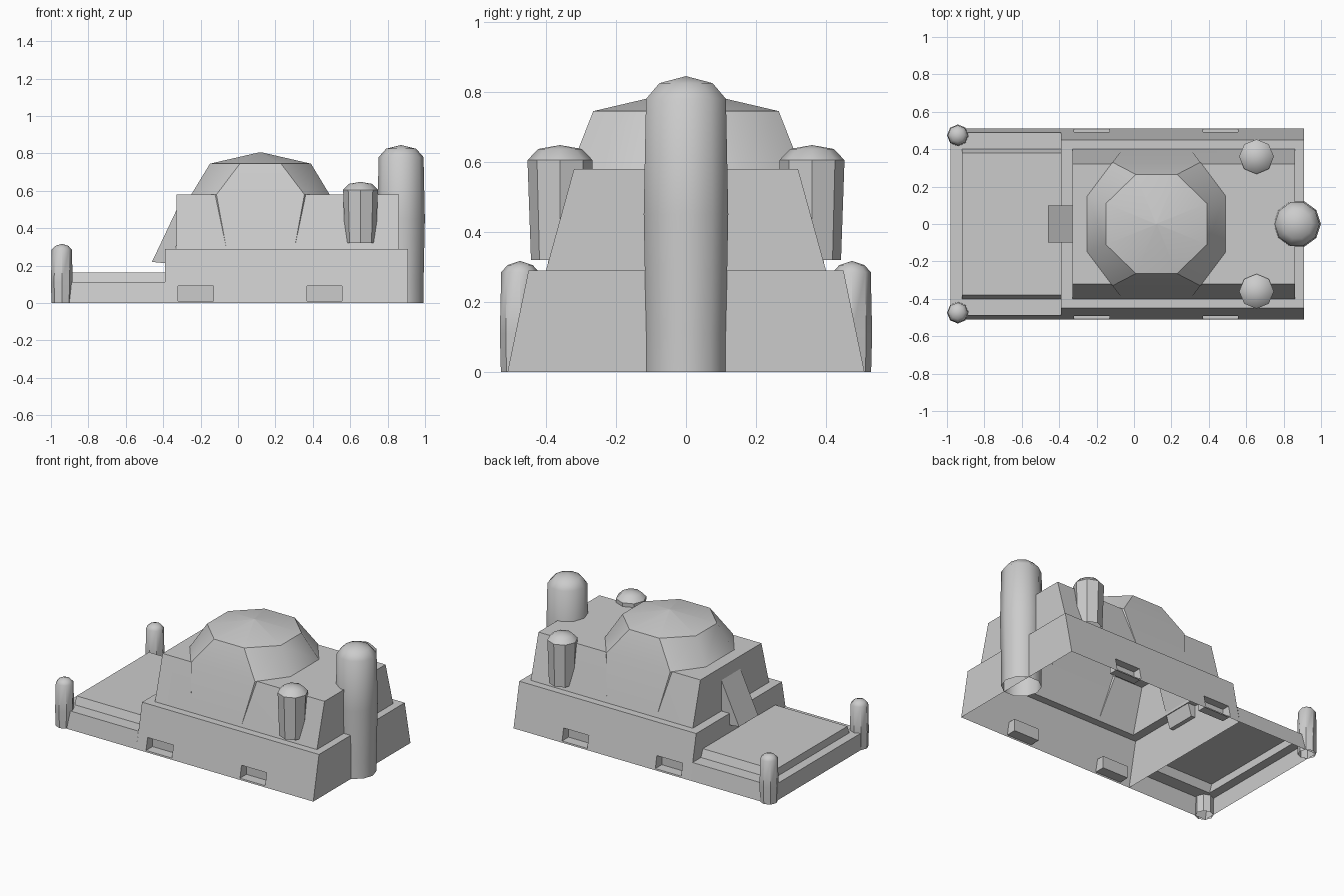
import bpy, bmesh, math
from mathutils import Vector

cube = bpy.data.objects.get("Cube")
if cube:
    bpy.data.objects.remove(cube, do_unlink=True)

stone = bpy.data.materials.new("grey_stone")
stone.use_nodes = True
grey = (0.6, 0.6, 0.6, 1)
stone.diffuse_color = grey
stone.node_tree.nodes["Principled BSDF"].inputs["Base Color"].default_value = grey


def finish(name, bm):
    bmesh.ops.recalc_face_normals(bm, faces=bm.faces)
    mesh = bpy.data.meshes.new(name)
    bm.to_mesh(mesh)
    bm.free()
    mesh.materials.append(stone)
    obj = bpy.data.objects.new(name, mesh)
    bpy.context.collection.objects.link(obj)
    return obj


def activate(obj):
    bpy.ops.object.select_all(action='DESELECT')
    obj.select_set(True)
    bpy.context.view_layer.objects.active = obj


def smooth(obj, angle=40):
    activate(obj)
    bpy.ops.object.shade_smooth_by_angle(angle=math.radians(angle))


def loft(name, rings):
    """Closed solid through rings of equal point count."""
    bm = bmesh.new()
    loops = [[bm.verts.new(p) for p in ring] for ring in rings]
    for a, b in zip(loops, loops[1:]):
        n = len(a)
        for i in range(n):
            j = (i + 1) % n
            bm.faces.new((a[i], a[j], b[j], b[i]))
    bm.faces.new(loops[0])
    bm.faces.new(loops[-1])
    return finish(name, bm)


def rect(x0, x1, y, z):
    return [(x0, -y, z), (x1, -y, z), (x1, y, z), (x0, y, z)]


def combine(obj, other, operation):
    mod = obj.modifiers.new("join", 'BOOLEAN')
    mod.operation, mod.object, mod.solver = operation, other, 'EXACT'
    activate(obj)
    bpy.ops.object.modifier_apply(modifier=mod.name)
    bpy.data.objects.remove(other, do_unlink=True)


def open_faces(obj, test):
    """Remove the hidden faces that the shell leaves open."""
    bm = bmesh.new()
    bm.from_mesh(obj.data)
    gone = [f for f in bm.faces if test(f.calc_center_median(), f.normal)]
    bmesh.ops.delete(bm, geom=gone, context='FACES')
    bm.to_mesh(obj.data)
    bm.free()


def turret(name, x, y, sides, profile):
    """Turned shell with a faceted cap, open at the foot."""
    bm = bmesh.new()
    loops = []
    for r, z in profile[:-1]:
        angles = [2 * math.pi * i / sides for i in range(sides)]
        loops.append([bm.verts.new((x + r * math.cos(a), y + r * math.sin(a), z)) for a in angles])
    tip = bm.verts.new((x, y, profile[-1][1]))
    for i in range(sides):
        j = (i + 1) % sides
        for a, b in zip(loops, loops[1:]):
            bm.faces.new((a[i], a[j], b[j], b[i]))
        bm.faces.new((loops[-1][i], loops[-1][j], tip))
    smooth(finish(name, bm))


# Two-stepped main building with battered long walls
building = loft("main_building", [
    rect(-0.39, 0.91, 0.51, 0), rect(-0.39, 0.91, 0.45, 0.29),
    rect(-0.33, 0.86, 0.40, 0.29), rect(-0.33, 0.86, 0.32, 0.58)])


# Eight-sided dome whose skirt breaks through the long walls
def octagon(ax, ay, bx, by, z):
    quarter = [(ax, ay), (bx, by)]
    pts = quarter + [(-x, y) for x, y in reversed(quarter)]
    pts += [(-x, -y) for x, y in pts]
    return [(0.12 + x, y, z) for x, y in pts]


dome = loft("dome", [
    octagon(0.37, 0.15, 0.18, 0.402, 0.28), octagon(0.37, 0.15, 0.235, 0.33, 0.58),
    octagon(0.27, 0.11, 0.11, 0.265, 0.745), octagon(0.004, 0.002, 0.002, 0.004, 0.806)])
combine(building, dome, 'UNION')

# Low recesses along both long walls
for x0, x1 in ((-0.32, -0.13), (0.37, 0.555)):
    for side in (-1, 1):
        y0, y1 = sorted((side * 0.44, side * 0.6))
        ring = [(x0, y0), (x1, y0), (x1, y1), (x0, y1)]
        cutter = loft("recess_cutter", [[(x, y, z) for x, y in ring] for z in (0.01, 0.09)])
        combine(building, cutter, 'DIFFERENCE')
open_faces(building, lambda c, n: c.z < 0.001)
smooth(building, 35)

# Raised forecourt, stepped round three sides
court = loft("forecourt", [
    rect(-0.98, -0.39, 0.51, 0), rect(-0.98, -0.39, 0.488, 0.112),
    rect(-0.92, -0.39, 0.40, 0.112), rect(-0.92, -0.39, 0.38, 0.163)])
open_faces(court, lambda c, n: c.z < 0.001 or (c.x > -0.395 and abs(n.x) > 0.9))

# Leaning entrance slab
slab = [(-0.46, 0.22), (-0.325, 0.505), (-0.27, 0.50), (-0.36, 0.21)]
loft("entrance_slab", [[(x, y, z) for x, z in slab] for y in (-0.1, 0.1)])

# Turrets
turret("main_tower", 0.872, 0, 10, [
    (0.12, 0), (0.12, 0.11), (0.127, 0.45), (0.12, 0.78), (0.08, 0.825), (0, 0.845)])
for side, label in ((1, "back"), (-1, "front")):
    turret(label + "_side_turret", 0.655, side * 0.36, 8, [
        (0.083, 0.32), (0.093, 0.605), (0.062, 0.637), (0, 0.648)])
    turret(label + "_corner_turret", -0.942, side * 0.474, 8, [
        (0.055, 0), (0.058, 0.11), (0.054, 0.285), (0.036, 0.305), (0, 0.317)])
